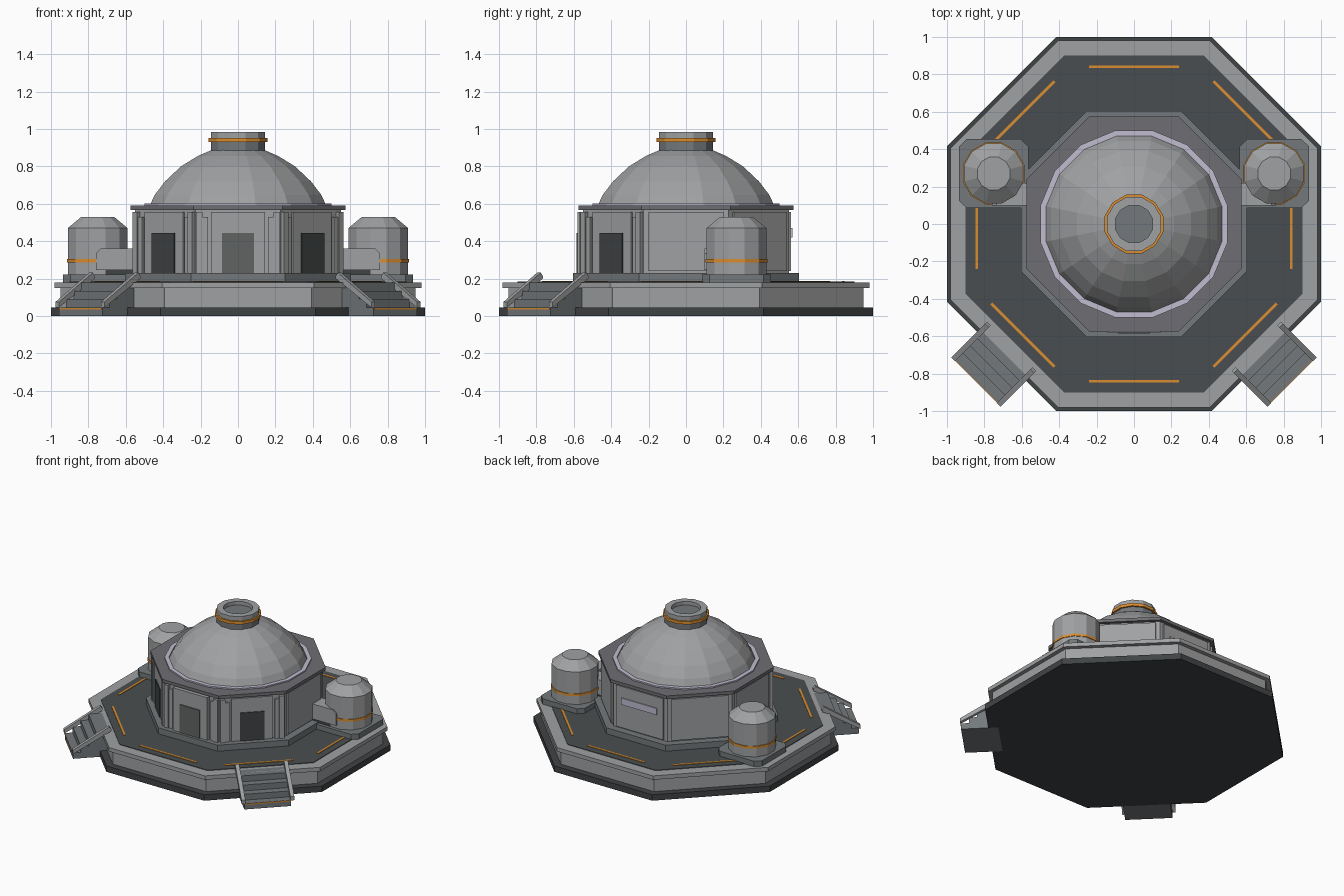
import bpy, bmesh, math
from mathutils import Vector

if "Cube" in bpy.data.objects:
    bpy.data.objects.remove(bpy.data.objects["Cube"])


def material(name, r, g, b):
    m = bpy.data.materials.new(name)
    m.diffuse_color = (*[c ** 2.2 for c in (r, g, b)], 1)
    m.use_nodes = True
    m.node_tree.nodes["Principled BSDF"].inputs["Base Color"].default_value = m.diffuse_color
    return m


LIGHT = material("light_grey", .62, .625, .63)
MID = material("mid_grey", .45, .47, .48)
ROOF = material("roof_grey", .43, .43, .45)
DECK = material("deck_grey", .29, .31, .315)
DARK = material("dark_grey", .26, .27, .275)
DOOR = material("door_grey", .38, .39, .39)
ORANGE = material("orange", .85, .55, .2)
LILAC = material("pale_lilac", .75, .73, .81)


def finish(name, bm, mat):
    bmesh.ops.recalc_face_normals(bm, faces=bm.faces)
    me = bpy.data.meshes.new(name)
    bm.to_mesh(me)
    bm.free()
    me.materials.append(mat)
    ob = bpy.data.objects.new(name, me)
    bpy.context.collection.objects.link(ob)
    return ob


def lathe(name, profile, n, mat, x=0, y=0, closed=False):
    """Turn (apothem, z) points into an n-sided solid with flats on the axes."""
    bm = bmesh.new()
    k = 1 / math.cos(math.pi / n)
    rings = []
    for r, z in profile:
        rings.append([bm.verts.new((x + r * k * math.cos((i + .5) * math.tau / n),
                                    y + r * k * math.sin((i + .5) * math.tau / n), z))
                      for i in range(n)])
    pairs = list(zip(rings, rings[1:]))
    if closed:
        pairs.append((rings[-1], rings[0]))
    else:
        bm.faces.new(rings[0])
        bm.faces.new(rings[-1])
    for a, b in pairs:
        for i in range(n):
            j = (i + 1) % n
            bm.faces.new((a[i], a[j], b[j], b[i]))
    return finish(name, bm, mat)


def prism(name, outline, d0, d1, place, mat):
    """Extrude a 2D outline from d0 to d1; place maps (u, v, d) to space."""
    bm = bmesh.new()
    a = [bm.verts.new(place(u, v, d0)) for u, v in outline]
    b = [bm.verts.new(place(u, v, d1)) for u, v in outline]
    bm.faces.new(a)
    bm.faces.new(b)
    for i in range(len(a)):
        j = (i + 1) % len(a)
        bm.faces.new((a[i], a[j], b[j], b[i]))
    return finish(name, bm, mat)


def facing(deg):
    """Frame of a side: u outward, v up, d along the side (0 degrees = front)."""
    a = math.radians(deg)
    out, side = Vector((math.sin(a), -math.cos(a), 0)), Vector((math.cos(a), math.sin(a), 0))
    return lambda u, v, d: out * u + side * d + Vector((0, 0, v))


def side_box(name, deg, r0, r1, z0, z1, t0, t1, mat):
    return prism(name, [(r0, z0), (r1, z0), (r1, z1), (r0, z1)], t0, t1, facing(deg), mat)


# Platform
lathe("base_slab", [(1, 0), (1, .045)], 8, DARK)
lathe("platform_body", [(.95, .045), (.95, .15)], 8, LIGHT)
lathe("platform_rim", [(.98, .15), (.98, .18)], 8, LIGHT)
lathe("deck", [(.90, .17), (.90, .184)], 8, DECK)
for k in range(8):
    side_box("deck_stripe", 45 * k, .833, .848, .182, .188, -.24, .24, ORANGE)

# Main building
lathe("plinth", [(.605, .18), (.605, .23)], 8, MID)
lathe("walls", [(.55, .23), (.55, .57)], 8, LIGHT)
lathe("roof_slab", [(.575, .568), (.575, .592)], 8, ROOF)
for deg in (-45, 0, 45):
    side_box("entry_panel", deg, .54, .562 if deg else .58, .23, .555, -.145, .145, LIGHT)
    side_box("door", deg, .55, .568 if deg else .586, .23, .445, -.085, .085,
             DARK if deg else DOOR)
    for s in (-1, 1):
        side_box("pilaster", deg, .54, .572, .23, .555, s * .19, s * .225, LIGHT)
        side_box("pilaster_step", deg, .54, .565, .23, .53, s * .16, s * .19, LIGHT)
for deg in (90, 135, 180, 225, 270):
    side_box("wall_panel", deg, .54, .562, .24, .555, -.2, .2, LIGHT)
side_box("back_window", 180, .555, .57, .42, .47, -.15, .15, LILAC)

# Dome with ring and vent collar
lathe("dome_ring", [(.47, .58), (.50, .58), (.50, .602), (.47, .602)], 16, LILAC, closed=True)
lathe("dome", [(.472, .59), (.445, .648), (.39, .72), (.305, .80), (.214, .856), (.13, .892)],
      16, LIGHT)
lathe("collar", [(.145, .87), (.145, .935)], 12, MID)
lathe("collar_band", [(.157, .93), (.157, .952)], 12, ORANGE)
lathe("collar_rim", [(.10, .94), (.145, .94), (.145, .985), (.10, .985)], 12, LIGHT, closed=True)
lathe("vent_floor", [(.102, .945), (.102, .957)], 12, MID)

# Storage tanks on both sides
for s in (-1, 1):
    cx, cy, h, c = s * .75, .27, .185, .145
    pad = [(h, -c), (h, c), (c, h), (-c, h), (-h, c), (-h, -c), (-c, -h), (c, -h)]
    prism("tank_pad", pad, .17, .222,
          lambda u, v, d: Vector((cx + u, cy + v, d)), MID)
    lathe("tank", [(.16, .22), (.16, .47), (.088, .53)], 12, LIGHT, cx, cy)
    lathe("tank_band", [(.165, .287), (.165, .305)], 12, ORANGE, cx, cy)
    # Link between tank and building
    hood = [(.54, .245), (.76, .245), (.76, .335), (.735, .36), (.54, .36)]
    prism("tank_link", hood, .10, .22, lambda u, v, d: Vector((s * u, d, v)), LIGHT)
    prism("link_foot", [(.54, .2), (.76, .2), (.76, .246), (.54, .246)], .11, .21,
          lambda u, v, d: Vector((s * u, d, v)), DARK)

# Corner stairs with handrails
for deg in (-45, 45):
    steps = [(.93, 0), (1.19, 0)]
    for i in range(4):
        r, z = 1.19 - .055 * i, .045 * (i + 1)
        steps += [(r, z), (r - .055, z)]
    steps += [(.93, .18)]
    prism("stairs", steps, -.165, .165, facing(deg), MID)
    side_box("step_stripe", deg, 1.185, 1.193, .036, .044, -.16, .16, ORANGE)
    rail = [(1.195, .045), (1.195, .075), (.94, .232), (.925, .215), (.925, .20)]
    for t in (-.172, .172):
        prism("handrail", rail, t - .014, t + .014, facing(deg), LIGHT)
